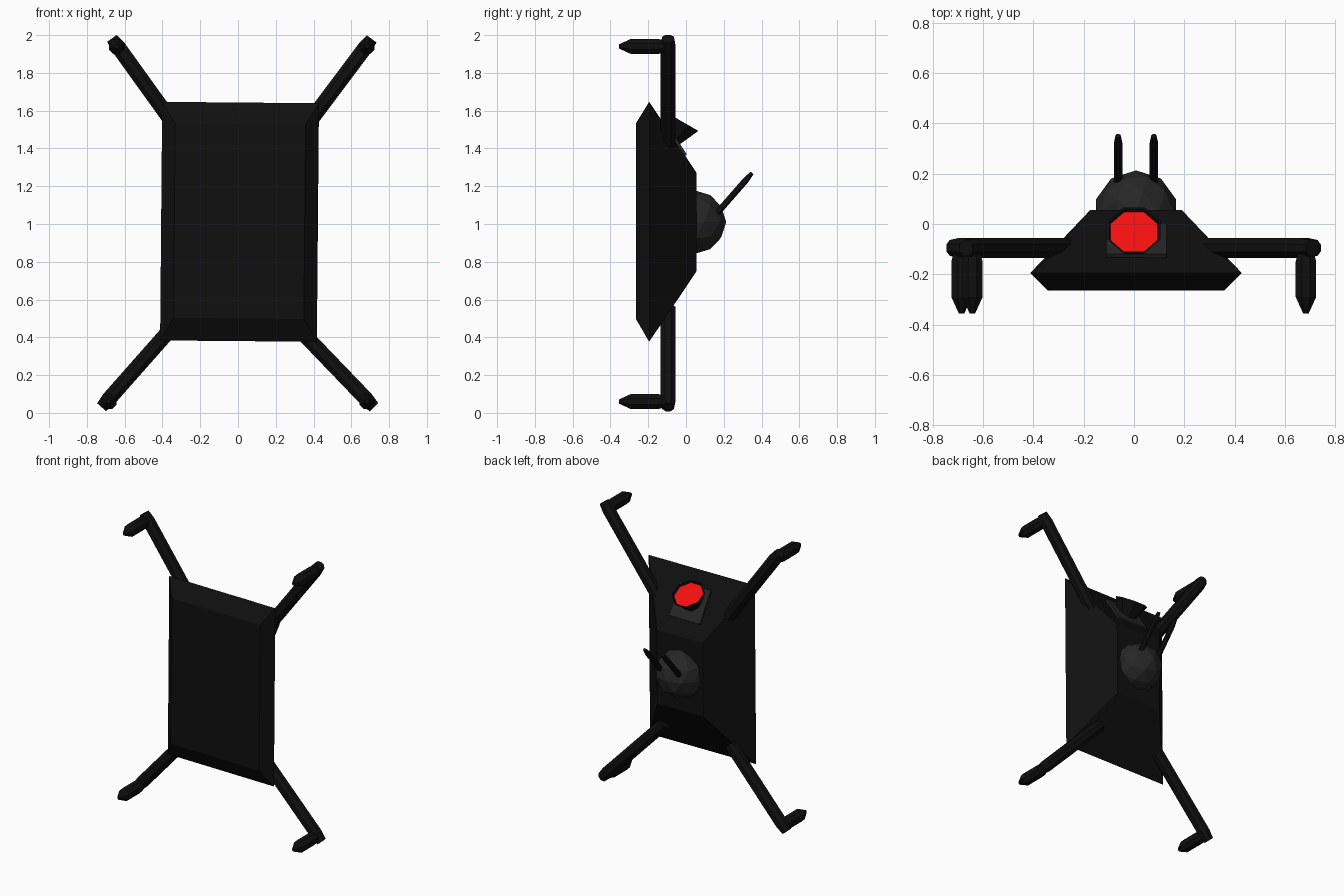
import bpy, bmesh, math
from mathutils import Vector, Matrix

if "Cube" in bpy.data.objects:
    bpy.data.objects.remove(bpy.data.objects["Cube"])


def material(name, rgb):
    m = bpy.data.materials.new(name)
    m.diffuse_color = (*rgb, 1)
    m.use_nodes = True
    m.node_tree.nodes["Principled BSDF"].inputs["Base Color"].default_value = m.diffuse_color
    return m


BLACK = material("black", (0.005, 0.005, 0.005))
DARK = material("dark_grey", (0.02, 0.02, 0.02))
RED = material("red", (0.9, 0.005, 0.005))


def finish(name, bm, mat):
    bmesh.ops.recalc_face_normals(bm, faces=bm.faces)
    me = bpy.data.meshes.new(name)
    bm.to_mesh(me)
    bm.free()
    ob = bpy.data.objects.new(name, me)
    me.materials.append(mat)
    bpy.context.collection.objects.link(ob)
    return ob


def loft(name, rings, mat):
    """Skin equal-sized point rings and cap both ends."""
    bm = bmesh.new()
    vs = [[bm.verts.new(p) for p in r] for r in rings]
    n = len(vs[0])
    for a, b in zip(vs, vs[1:]):
        for i in range(n):
            j = (i + 1) % n
            bm.faces.new((a[i], a[j], b[j], b[i]))
    bm.faces.new(vs[0])
    bm.faces.new(vs[-1])
    return finish(name, bm, mat)


def rod(name, start, end, profile, mat, sides=8):
    """Octagonal turned part; profile is (distance from start, radius)."""
    start, axis = Vector(start), (Vector(end) - Vector(start)).normalized()
    ref = Vector((0, 1, 0)) if abs(axis.y) < 0.9 else Vector((0, 0, 1))
    u = axis.cross(ref).normalized()
    v = axis.cross(u)
    rings = []
    for d, r in profile:
        angles = [2 * math.pi * (i + 0.5) / sides for i in range(sides)]
        rings.append([start + axis * d + (u * math.cos(a) + v * math.sin(a)) * r
                      for a in angles])
    return loft(name, rings, mat)


# Body: front panel, widest rim, small back panel
body_rings = []
for y, w, z0, z1 in ((-0.265, 0.345, 0.50, 1.53),
                     (-0.195, 0.415, 0.38, 1.643),
                     (0.055, 0.18, 0.75, 1.27)):
    body_rings.append([(-w, y, z0 - 1), (w, y, z0 - 1), (w, y, z1 - 1), (-w, y, z1 - 1)])
body = loft("body", body_rings, BLACK)
body.location = (0.008, 0, 1)
body.rotation_euler.y = math.radians(0.5)

# Arms with a forward pointing prong at each tip: inner xz, tip xz, prong xz
limbs = {
    "upper_right": ((0.28, 1.41), (0.708, 1.98), (0.683, 1.94)),
    "upper_left": ((-0.27, 1.43), (-0.667, 1.983), (-0.642, 1.94)),
    "lower_right": ((0.22, 0.55), (0.72, 0.03), (0.683, 0.06)),
    "lower_left": ((-0.28, 0.53), (-0.722, 0.03), (-0.685, 0.06)),
}
for side, (a, b, c) in limbs.items():
    p, q = Vector((a[0], -0.095, a[1])), Vector((b[0], -0.095, b[1]))
    n = (q - p).length
    rod(side + "_arm", p, q, [(0, 0.043), (n - 0.06, 0.043), (n, 0.034)], BLACK)
    rod(side + "_prong", (c[0], -0.10, c[1]), (c[0], -0.355, c[1]),
        [(0, 0.03), (0.05, 0.044), (0.19, 0.044), (0.255, 0.012)], BLACK)

# Faceted dome on the back
bm = bmesh.new()
bmesh.ops.create_icosphere(bm, subdivisions=2, radius=0.168,
                           matrix=Matrix.Translation((0.008, 0.045, 1.01)))
finish("dome", bm, DARK)

# Pair of antennae
for side, x in (("left", -0.063), ("right", 0.079)):
    rod(side + "_antenna", (x, 0.14, 1.03), (x, 0.35, 1.27),
        [(0, 0.018), (0.27, 0.018), (0.319, 0.011)], BLACK)

# Mounting plate on the upper back slope
bm = bmesh.new()
bmesh.ops.create_cube(bm, size=1, matrix=Matrix.Translation((0.01, -0.072, 1.455))
                      @ Matrix.Rotation(math.radians(-57.4), 4, 'X')
                      @ Matrix.Diagonal((0.24, 0.23, 0.035, 1)))
finish("lamp_plate", bm, DARK)

# Flared lamp housing with a recessed red lens
axis = Vector((0, 0.5, 0.866))
rim = Vector((0, -0.025, 1.545))
base = rim - axis * 0.15
rod("lamp_housing", base, rim,
    [(0, 0.04), (0.15, 0.113), (0.15, 0.106), (0.132, 0.098)], BLACK)
rod("lamp_lens", base, rim, [(0.130, 0.098), (0.137, 0.100)], RED)
